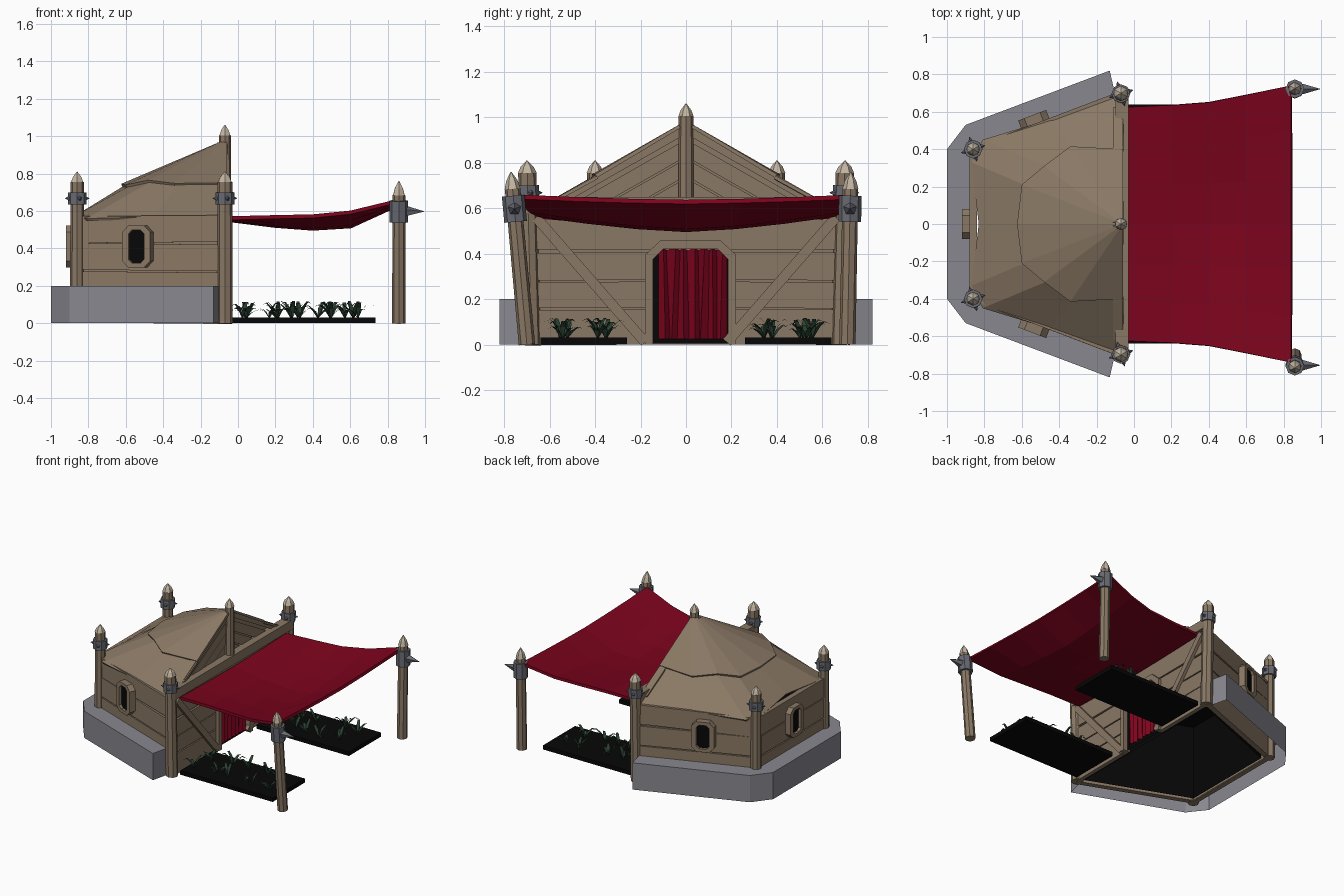
import bpy, bmesh, math, random
from mathutils import Vector as V

if "Cube" in bpy.data.objects:
    bpy.data.objects.remove(bpy.data.objects["Cube"])
random.seed(4)


def material(name, r, g, b):
    m = bpy.data.materials.new(name)
    m.diffuse_color = (r, g, b, 1)
    m.use_nodes = True
    m.node_tree.nodes["Principled BSDF"].inputs["Base Color"].default_value = m.diffuse_color
    return m


WOOD = material("brown wood", .255, .19, .13)
CREAM = material("pale cut wood", .54, .46, .36)
STONE = material("grey stone", .245, .245, .275)
METAL = material("dark metal", .14, .145, .17)
RED = material("red cloth", .2, .001, .012)
BLACK = material("black", .002, .002, .002)
GREEN = material("dark green", .022, .05, .03)


def build(name, verts, faces, mat, thick=0, recalc=True):
    me = bpy.data.meshes.new(name)
    me.from_pydata([tuple(v) for v in verts], [], faces)
    me.materials.append(mat)
    if recalc:
        bm = bmesh.new()
        bm.from_mesh(me)
        bmesh.ops.recalc_face_normals(bm, faces=bm.faces)
        bm.to_mesh(me)
        bm.free()
    ob = bpy.data.objects.new(name, me)
    bpy.context.collection.objects.link(ob)
    if thick:
        s = ob.modifiers.new("thickness", 'SOLIDIFY')
        s.thickness, s.offset = thick, -1
    return ob


def tube(name, p0, p1, r0, r1, n, mat):
    p0, p1 = V(p0), V(p1)
    d = p1 - p0
    me = bpy.data.meshes.new(name)
    bm = bmesh.new()
    bmesh.ops.create_cone(bm, cap_ends=True, segments=n, radius1=r0, radius2=r1, depth=d.length)
    bm.to_mesh(me)
    bm.free()
    me.materials.append(mat)
    ob = bpy.data.objects.new(name, me)
    ob.rotation_euler = d.to_track_quat('Z', 'Y').to_euler()
    ob.location = (p0 + p1) / 2
    bpy.context.collection.objects.link(ob)


def beam(name, a, b, n, w, h, mat=WOOD):
    """Rectangular bar from a to b, w thick along n, h across."""
    a, b, n = V(a), V(b), V(n).normalized()
    s = (b - a).normalized().cross(n) * h / 2
    n = n * w / 2
    vs = [p + i * n + j * s for p in (a, b) for i, j in ((-1, -1), (1, -1), (1, 1), (-1, 1))]
    build(name, vs, [(0, 1, 2, 3), (4, 5, 6, 7)] + [(i, (i + 1) % 4, (i + 1) % 4 + 4, i + 4) for i in range(4)], mat)


def frame(name, outer, inner, o, u, v, n, depth, mat, closed=True):
    """Band between two outlines in the u,v plane, extruded along n."""
    o, u, v, n = V(o), V(u), V(v), V(n)
    k = len(outer)
    vs = [o + u * p[0] + v * p[1] + n * d for d in (0, depth) for ring in (outer, inner) for p in ring]
    fs = []
    for i in range(k if closed else k - 1):
        j = (i + 1) % k
        loop = [(i, j), (k + i, k + j), (3 * k + i, 3 * k + j), (2 * k + i, 2 * k + j)]
        for q in range(4):
            (a, b), (c, d) = loop[q], loop[(q + 1) % 4]
            fs.append((a, b, d, c))
    if not closed:
        fs += [(i, k + i, 3 * k + i, 2 * k + i) for i in (0, k - 1)]
    build(name, vs, fs, mat)


def mirrored(half):
    """Extend a +y outline with its -y copy."""
    return half + [(p[0], -p[1]) + tuple(p[2:]) for p in reversed(half) if p[1]]


# stone foundation, hollow below: outer wall, top ledge, two ends
out = mirrored([(-.13, .82), (-.9, .53), (-1, .4)])
inn = mirrored([(-.1, .69), (-.83, .42), (-.86, .37)])
build("foundation", [(x, y, 0) for x, y in out] + [(x, y, .2) for x, y in out + inn] + [inn[0] + (0,), inn[5] + (0,)],
      [(i, i + 1, i + 7, i + 6) for i in range(5)] + [(i + 6, i + 7, i + 13, i + 12) for i in range(5)]
      + [(0, 6, 12, 18), (5, 11, 17, 19)], STONE)

# dark interior lining, open below
lin = mirrored([(-.1, .64), (-.825, .355)])
build("interior_lining", [(x, y, z) for z in (.005, .56) for x, y in lin],
      [(i, (i + 1) % 4, (i + 1) % 4 + 4, i + 4) for i in range(4)] + [(4, 5, 6, 7)], BLACK)

# plank walls: sides and back, over a wooden backing
for s in (1, -1):
    beam("side_backing", (-.08, s * .68, .285), (-.85, s * .387, .285), (-.35, s, 0), .018, .56)
    beam("front_backing", (-.08, s * .66, .3), (-.08, .02 + s * .17, .3), (1, 0, 0), .02, .59)
beam("back_backing", (-.85, -.38, .285), (-.85, .38, .285), (1, 0, 0), .02, .56)
for z0, z1 in ((0, .274), (.282, .424), (.432, .575)):
    zc, h = (z0 + z1) / 2, z1 - z0
    for s in (1, -1):
        t = random.uniform(-.005, .005)
        beam("side_plank", (-.07, s * .69, zc + t), (-.86, s * .39, zc - t), (-.35, s, 0), .035 + abs(t), h)
    beam("back_plank", (-.86, -.4, zc), (-.86, .4, zc), (1, 0, 0), .03 + random.uniform(0, .012), h)

# plank front wall, split at the doorway
for z0, z1 in ((0, .154), (.162, .277), (.285, .407), (.415, .61)):
    zc, h = (z0 + z1) / 2, z1 - z0
    for s, door in ((-1, -.15), (1, .19)):
        t = random.uniform(-.005, .005)
        beam("front_plank", (-.07, s * .68, zc + t), (-.07, door if z0 < .4 else .02, zc), (1, 0, 0), .03, h)
for s in (1, -1):
    beam("diagonal_brace", (-.05, s * .66, .56), (-.05, s * .18, .01), (1, 0, 0), .035, .045)
beam("front_beam", (-.065, -.7, .615), (-.065, .7, .615), (1, 0, 0), .07, .07)

# door frame and pleated curtain
frame("door_frame", [(-.18, 0), (-.18, .395), (-.11, .46), (.15, .46), (.22, .395), (.22, 0)],
      [(-.145, 0), (-.145, .375), (-.1, .42), (.14, .42), (.185, .375), (.185, 0)],
      (-.075, 0, 0), (0, 1, 0), (0, 0, 1), (1, 0, 0), .045, WOOD, False)
build("doorway_dark", [(-.066, y, z) for y, z in ((-.15, .005), (.19, .005), (.19, .43), (-.15, .43))], [(0, 1, 2, 3)], BLACK)
N = 15
cur = [(-.052 + (.01 if i % 2 else -.01), -.12 + .3 * i / (N - 1) + (random.uniform(-.012, .012) if 0 < i < N - 1 else 0), z)
       for z in (.025, .43) for i in range(N)]
build("door_curtain", cur, [(i, i + 1, N + i + 1, N + i) for i in range(N - 1)], RED)


# windows on both sides and the back
def octagon(w, h, c):
    return [(w, h - c), (w - c, h), (c - w, h), (-w, h - c), (-w, c - h), (c - w, -h), (w - c, -h), (w, c - h)]


for x, y, n in ((-.525, .53, (-.355, .935, 0)), (-.525, -.53, (-.355, -.935, 0)), (-.865, 0, (-1, 0, 0))):
    n, up, o = V(n).normalized(), V((0, 0, 1)), V((x, y, .41))
    u = n.cross(up)
    frame("window_frame", octagon(.08, .112, .035), octagon(.045, .088, .02), o, u, up, n, .055, WOOD)
    build("window_opening", [o + n * .035 + u * a + up * b for a, b in octagon(.047, .09, .02)],
          [tuple(range(8))], BLACK)

# roof: skirt with an overlapping upper cone
ring = mirrored([(-.06, .4, .75), (-.34, .415, .748), (-.48, .31, .765), (-.6, .21, .74), (-.625, 0, .745)])
eave = mirrored([(-.06, .69, .58), (-.45, .56, .568), (-.81, .45, .56), (-.87, .33, .575), (-.83, 0, .59)])
apex = (-.06, 0, .985)
k = len(ring)
build("roof_top", [apex] + ring, [(0, i, i + 1) for i in range(1, k)], WOOD, .018, False)
skirt = [(x * .97, y * .99, z - .008) for x, y, z in ring]
build("roof_skirt", skirt + eave, [(i, k + i, k + i + 1, i + 1) for i in range(k - 1)], WOOD, .015, False)

# gable with sloping boards
tri = [(-.64, .58), (.64, .58), (0, .955)]
build("gable_panel", [(x, y, z) for x in (-.12, -.105) for y, z in tri],
      [(0, 1, 2), (3, 4, 5), (0, 1, 4, 3), (1, 2, 5, 4), (2, 0, 3, 5)], WOOD)
for i in range(4):
    top = .95 - i * .085
    for s in (1, -1):
        beam("gable_board", (-.09 - .004 * i, 0, top), (-.09 - .004 * i, s * (top - .6) / .57, .6), (1, 0, 0),
             .045 if i == 0 else .03, .04 if i == 0 else .066)


# posts with pale tips and spiked metal bands
def post(name, base, top, r, band=None, big=False):
    base, top = V(base), V(top)
    at = lambda z: base.lerp(top, (z - base.z) / (top.z - base.z))
    z = top.z
    tip = .075 if big else .055
    tube(name, base, at(z - tip), r, r * .95, 8, WOOD)
    tube(name + "_tip_base", at(z - tip), at(z - tip * .5), r * .98, r * .68, 6, CREAM)
    tube(name + "_tip", at(z - tip * .5), top, r * .68, .002, 6, CREAM)
    if band:
        tube(name + "_band", at(band[0]), at(band[1]), .05, .05, 8, METAL)
        c = at(sum(band) / 2)
        for j in range(4):
            a = j * math.pi / 2 + .3 * (not big)
            d = V((math.cos(a), math.sin(a), 0))
            long = big and j == 0
            if long or not big:
                tube(name + "_spike", c + d * .04, c + d * (.135 if long else .068), .03 if long else .016, .001, 5, METAL)


for s in (1, -1):
    post("front_post", (-.07, s * .68, 0), (-.07, s * .7, .81), .042, (.635, .7))
    post("back_post", (-.86, s * .4, 0), (-.86, s * .4, .81), .038, (.635, .7))
post("ridge_post", (-.07, 0, .59), (-.07, 0, 1.06), .034)
post("canopy_post", (.86, .71, 0), (.86, .725, .76), .036, (.54, .655), True)
post("canopy_post", (.86, -.70, 0), (.86, -.77, .76), .036, (.54, .655), True)

# sagging cloth canopy
rows = [(-.04, .625, .572, .56), (.2, .635, .578, .53), (.4, .65, .582, .515), (.6, .69, .602, .527), (.84, .74, .66, .637)]
M = 7
cv = []
for x, w, ze, zc in rows:
    for j in range(M):
        t = j / (M - 1) * 2 - 1
        cv.append((x, t * w, zc + (ze - zc) * abs(t) ** 1.5))
build("canopy", cv, [(a * M + b, a * M + M + b, a * M + M + b + 1, a * M + b + 1)
                     for a in range(len(rows) - 1) for b in range(M - 1)], RED, .02, False)

# garden beds with leafy plants
for s in (1, -1):
    beam("garden_bed", (-.03, s * .45, .015), (.735, s * .45, .015), (0, 1, 0), .38, .03, BLACK)
    lv, lf = [], []
    for px in (.05, .18, .32, .46, .61):
        for py in (.36, .53):
            o = V((px + random.uniform(-.04, .04), s * (py + random.uniform(-.03, .03)), .028))
            for q in range(5):
                a = q * math.pi * .4 + random.uniform(-.5, .5)
                d, w = V((math.cos(a), math.sin(a), 0)), V((-math.sin(a), math.cos(a), 0))
                L, H = random.uniform(.05, .1), random.uniform(.04, .09)
                b = len(lv)
                for f, g, wd in ((0, 0, .004), (.3, .65, .012), (.65, 1, .008)):
                    c = o + d * L * f + V((0, 0, H * g))
                    lv += [c - w * wd, c + w * wd]
                lv.append(o + d * L + V((0, 0, H * .85)))
                lf += [(b, b + 1, b + 3, b + 2), (b + 2, b + 3, b + 5, b + 4), (b + 4, b + 5, b + 6)]
    build("garden_plants", lv, lf, GREEN, 0, False)
